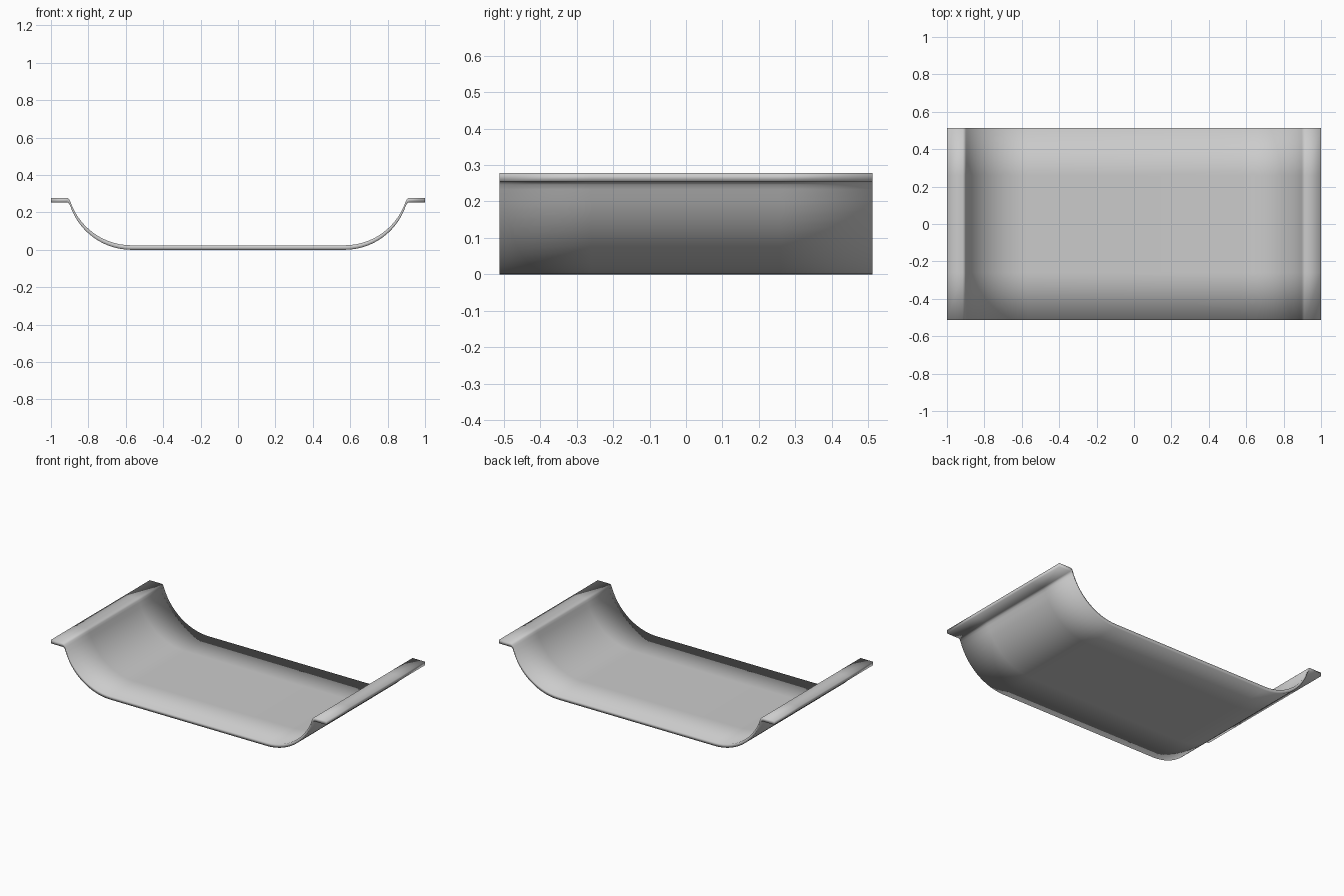
import bpy, bmesh, math

if "Cube" in bpy.data.objects:
    bpy.data.objects.remove(bpy.data.objects["Cube"])

THICK = 0.024
ROWS = [-0.512, -0.26, 0.26, 0.512]

# Half of the underside profile: curved wall, small fillet, flat rim
ANGLE = math.radians(71)
RADIUS = 0.345
STEPS = 14
half = [(0.57 + RADIUS * math.sin(ANGLE * i / STEPS),
         RADIUS * (1 - math.cos(ANGLE * i / STEPS))) for i in range(STEPS + 1)]
half += [(0.902, 0.246), (0.908, 0.252), (0.916, 0.254), (1.0, 0.254)]
profile = [(-x, z) for x, z in reversed(half)] + half

# Sheet swept along y, then thickened straight up
bm = bmesh.new()
grid = [[bm.verts.new((x, y, z)) for x, z in profile] for y in ROWS]
for a, b in zip(grid, grid[1:]):
    for i in range(len(profile) - 1):
        bm.faces.new((a[i], a[i + 1], b[i + 1], b[i]))
result = bmesh.ops.extrude_face_region(bm, geom=bm.faces[:], use_keep_orig=True)
top = [g for g in result["geom"] if isinstance(g, bmesh.types.BMVert)]
bmesh.ops.translate(bm, verts=top, vec=(0, 0, THICK))
bmesh.ops.recalc_face_normals(bm, faces=bm.faces[:])
for f in bm.faces:
    f.smooth = True  # soft shading over the whole shell, edges included

mesh = bpy.data.meshes.new("curved_tray")
bm.to_mesh(mesh)
bm.free()
tray = bpy.data.objects.new("curved_tray", mesh)
bpy.context.collection.objects.link(tray)
